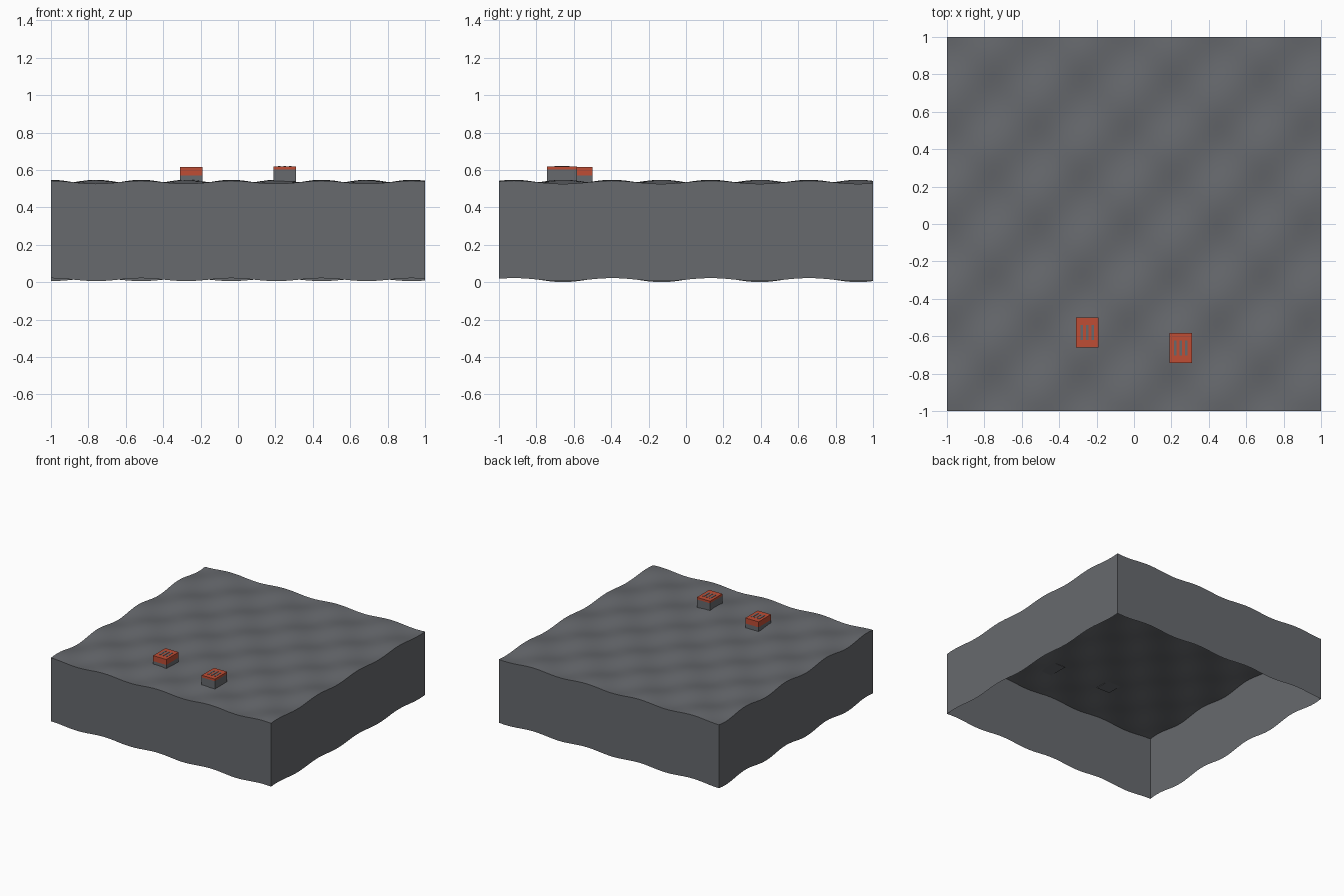
import bpy, bmesh, math

cube = bpy.data.objects.get("Cube")
if cube:
    bpy.data.objects.remove(cube, do_unlink=True)


def material(name, colour):
    m = bpy.data.materials.new(name)
    m.use_nodes = True
    m.diffuse_color = (*colour, 1)
    m.node_tree.nodes["Principled BSDF"].inputs["Base Color"].default_value = (*colour, 1)
    return m


GREY = material("slate_grey", (0.135, 0.142, 0.155))
RED = material("brick_red", (0.52, 0.075, 0.035))

MEAN, SWELL, DEPTH = 0.534, 0.0135, 0.5205


def height(x, y):
    return MEAN - SWELL * math.cos(13.02 * (x + 1)) * math.cos(11.95 * (y - 0.92))


def make_object(name, bm, mat):
    mesh = bpy.data.meshes.new(name)
    bm.to_mesh(mesh)
    bm.free()
    mesh.materials.append(mat)
    obj = bpy.data.objects.new(name, mesh)
    bpy.context.collection.objects.link(obj)
    return obj


def box(name, x, y, z, mat):
    """Box from (low, high) pairs."""
    bm = bmesh.new()
    bmesh.ops.create_cube(bm, size=1)
    for v in bm.verts:
        v.co = [lo + (c + 0.5) * (hi - lo) for c, (lo, hi) in zip(v.co, (x, y, z))]
    return make_object(name, bm, mat)


# Rippled block: wavy sheet with its rim drawn straight down, open below
bm = bmesh.new()
bmesh.ops.create_grid(bm, x_segments=50, y_segments=50, size=1)
for v in bm.verts:
    v.co.z = height(v.co.x, v.co.y)
rim = [e for e in bm.edges if e.is_boundary]
skirt = bmesh.ops.extrude_edge_only(bm, edges=rim)["geom"]
for v in skirt:
    if isinstance(v, bmesh.types.BMVert):
        v.co.z -= DEPTH
bmesh.ops.recalc_face_normals(bm, faces=bm.faces)
bm.faces.ensure_lookup_table()
if bm.faces[0].normal.z < 0:
    bmesh.ops.reverse_faces(bm, faces=bm.faces)
block = make_object("rippled_block", bm, GREY)

bpy.ops.object.select_all(action="DESELECT")
block.select_set(True)
bpy.context.view_layer.objects.active = block
bpy.ops.object.shade_smooth_by_angle(angle=math.radians(30))


# Small slotted boxes: grey body, red lid, three grey slats on the lid
def slotted_box(side, cx, cy, bottom, split, top):
    x, y = (cx - 0.06, cx + 0.06), (cy - 0.08, cy + 0.08)
    box(side + "_box_body", x, y, (bottom, split), GREY)
    box(side + "_box_lid", x, y, (split, top), RED)
    for i in (-1, 0, 1):
        sx = cx + 0.03 * i
        box(f"{side}_box_slat_{i + 2}", (sx - 0.007, sx + 0.007),
            (cy - 0.04, cy + 0.04), (top - 0.002, top + 0.002), GREY)


slotted_box("right", -0.25, -0.58, 0.535, 0.57, 0.615)
slotted_box("left", 0.25, -0.663, 0.538, 0.602, 0.619)
